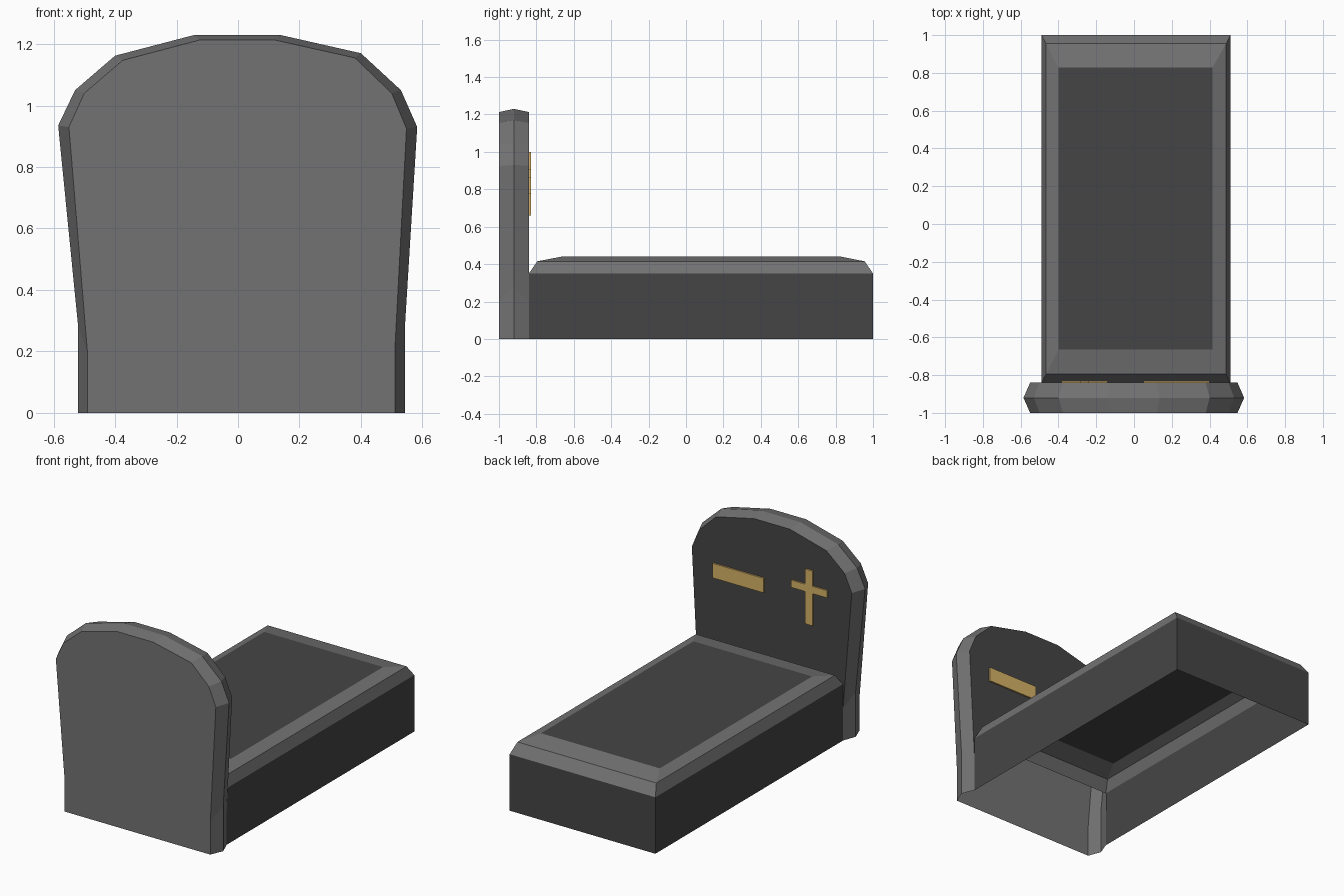
import bpy
import bmesh

cube = bpy.data.objects.get("Cube")
if cube:
    bpy.data.objects.remove(cube, do_unlink=True)


def material(name, colour):
    mat = bpy.data.materials.new(name)
    mat.use_nodes = True
    mat.diffuse_color = (*colour, 1)
    mat.node_tree.nodes["Principled BSDF"].inputs["Base Color"].default_value = (*colour, 1)
    return mat


light_stone = material("light grey stone", (0.17, 0.17, 0.17))
dark_stone = material("dark grey stone", (0.06, 0.06, 0.06))
gold = material("gold", (0.68, 0.45, 0.14))


def finish(name, bm, mats):
    bmesh.ops.recalc_face_normals(bm, faces=bm.faces[:])
    mesh = bpy.data.meshes.new(name)
    bm.to_mesh(mesh)
    bm.free()
    for mat in mats:
        mesh.materials.append(mat)
    obj = bpy.data.objects.new(name, mesh)
    bpy.context.collection.objects.link(obj)
    return obj


def bridge(bm, a, b, closed=False):
    """Quads between two rows of vertices."""
    n = len(a)
    return [bm.faces.new((a[i], a[(i + 1) % n], b[(i + 1) % n], b[i]))
            for i in range(n if closed else n - 1)]


# Headstone: arched outline, widest in the middle of its thickness, open underneath
face_line = [(-.49, 0), (-.49, .20), (-.55, .93), (-.50, 1.04), (-.375, 1.147), (-.125, 1.213),
             (.12, 1.213), (.38, 1.155), (.50, 1.04), (.548, .925), (.51, .20), (.51, 0)]
rim_line = [(-.52, 0), (-.52, .28), (-.585, .935), (-.53, 1.05), (-.40, 1.162), (-.14, 1.23),
            (.135, 1.23), (.40, 1.17), (.53, 1.05), (.583, .93), (.543, .28), (.543, 0)]
bm = bmesh.new()
front, middle, back = [[bm.verts.new((x, y, z)) for x, z in line]
                       for line, y in ((face_line, -1), (rim_line, -.92), (face_line, -.84))]
bridge(bm, front, middle)
bridge(bm, middle, back)
bm.faces.new(front)
# The back panel stops at the slab's shoulder
shoulder = [bm.verts.new((x, -.84, .35)) for x in (.51, -.49)]
bm.faces.new(back[1:-1] + shoulder).material_index = 1
finish("headstone", bm, [light_stone, dark_stone])

# Grave slab: hollow shell with dark walls, a two-step light border and a dark top
bm = bmesh.new()
rings = []
for x0, x1, y0, y1, z in ((-.49, .51, -.84, 1, 0), (-.49, .51, -.84, 1, .35),
                          (-.465, .488, -.795, .955, .415), (-.40, .415, -.665, .828, .44)):
    rings.append([bm.verts.new((x, y, z)) for x, y in ((x0, y0), (x1, y0), (x1, y1), (x0, y1))])
walls = bridge(bm, rings[0], rings[1], True)
bridge(bm, rings[1], rings[2], True)
bridge(bm, rings[2], rings[3], True)
top = bm.faces.new(rings[3])
for face in walls + [top]:
    face.material_index = 1
# No wall where the slab meets the headstone
bmesh.ops.delete(bm, geom=[walls[0]], context='FACES_ONLY')
finish("grave_slab", bm, [light_stone, dark_stone])


def prism(name, outline, y0, y1):
    """Extruded plate standing on the back of the headstone."""
    bm = bmesh.new()
    a, b = [[bm.verts.new((x, y, z)) for x, z in outline] for y in (y0, y1)]
    bm.faces.new(b)
    bridge(bm, a, b, True)
    return finish(name, bm, [gold])


# Gold ornaments
prism("name_plate", [(.05, .775), (.40, .775), (.40, .865), (.05, .865)], -.84, -.83)
l, a, b, r = -.385, -.287, -.237, -.14
prism("cross", [(a, .66), (b, .66), (b, .86), (r, .86), (r, .905), (b, .905),
                (b, 1), (a, 1), (a, .905), (l, .905), (l, .86), (a, .86)], -.84, -.83)
